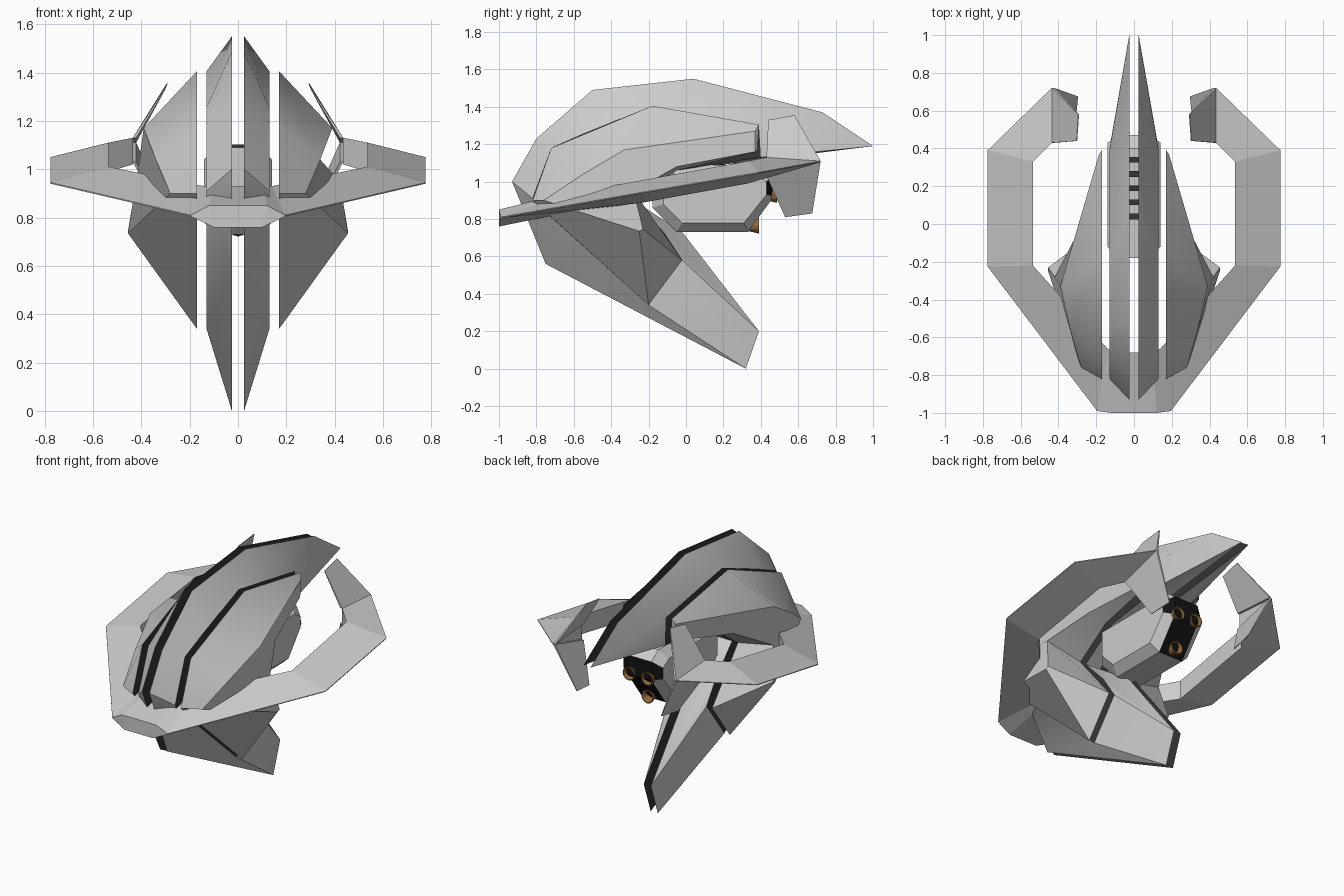
import bpy, bmesh, math
from mathutils import Vector

if "Cube" in bpy.data.objects:
    bpy.data.objects.remove(bpy.data.objects["Cube"])


def material(name, col):
    m = bpy.data.materials.new(name)
    m.diffuse_color = (*col, 1)
    m.use_nodes = True
    m.node_tree.nodes["Principled BSDF"].inputs["Base Color"].default_value = m.diffuse_color
    return m


DARK = material("dark_metal", (0.035, 0.035, 0.035))
BLACK = material("black_metal", (0.006, 0.006, 0.006))
COPPER = material("copper", (0.30, 0.15, 0.05))


def loft(name, sections, cap_start=True, mirror=True, dark_walls=False, smooth=False):
    """Skin closed sections of equal length, cap the ends, mirror over x."""
    bm = bmesh.new()
    rings = [[bm.verts.new(p) for p in s] for s in sections]
    for a, b in zip(rings, rings[1:]):
        n = len(a)
        for i in range(n):
            j = (i + 1) % n
            bm.faces.new((a[i], a[j], b[j], b[i]))
    if cap_start:
        bm.faces.new(rings[0][::-1])
    bm.faces.new(rings[-1])
    bmesh.ops.remove_doubles(bm, verts=bm.verts, dist=0.0005)
    bmesh.ops.recalc_face_normals(bm, faces=bm.faces)
    if dark_walls:
        for f in bm.faces:
            xs = [v.co.x for v in f.verts]
            f.material_index = 1 if max(xs) - min(xs) < 0.0005 else 0
    me = bpy.data.meshes.new(name)
    bm.to_mesh(me)
    bm.free()
    if dark_walls:
        me.materials.append(None)
        me.materials.append(DARK)
    ob = bpy.data.objects.new(name, me)
    bpy.context.collection.objects.link(ob)
    if smooth:
        bpy.ops.object.select_all(action='DESELECT')
        ob.select_set(True)
        bpy.context.view_layer.objects.active = ob
        bpy.ops.object.shade_smooth_by_angle(angle=math.radians(32))
    if mirror:
        ob.modifiers.new("mirror", 'MIRROR')
    return ob


def at_x(x, pts):
    return [(x, y, z) for y, z in pts]


# Inner hull slabs: C-shaped side profile, narrowing outward
inner_a = [(1, 1.19), (.73, 1.37), (.04, 1.55), (-.5, 1.49), (-.8, 1.23), (-.93, 1.0),
           (-.75, .56), (.32, 0), (.39, .2), (-.02, .73), (-.28, .9), (-.05, 1.06)]
inner_b = [(.40, 1.13), (.39, 1.305), (-.18, 1.405), (-.55, 1.255), (-.72, 1.18), (-.82, .91),
           (-.81, .89), (-.2, .34), (-.02, .58), (-.12, .73), (-.28, .9), (-.05, 1.06)]
loft("inner_hull_slab", [at_x(.025, inner_a), at_x(.13, inner_b)], dark_walls=True, smooth=True)

# Outer hull slabs: flat inside wall to a pointed outer edge
outer_a = [(.38, 1.16), (.39, 1.305), (-.18, 1.405), (-.72, 1.18), (-.82, .9),
           (-.2, .34), (-.02, .58), (-.28, .9), (-.05, 1.06)]
outer_b = [(.18, .37, 1.16), (.185, .37, 1.27), (.39, -.33, 1.17), (.34, -.55, 1.04), (.28, -.76, .9),
           (.455, -.25, .735), (.455, -.23, .745), (.42, -.28, .95), (.30, -.05, 1.08)]
loft("outer_hull_slab", [at_x(.17, outer_a), outer_b], dark_walls=True, smooth=True)

# Horseshoe ring: wedge section (inner top, outer top, outer bottom, inner bottom)
ring = [
    [(0, -.68, .93), (0, -1, .85), (0, -1, .76), (0, -.68, .83)],
    [(.1, -.68, .93), (.12, -1, .85), (.1, -1, .76), (.1, -.68, .83)],
    [(.14, -.66, .93), (.195, -.99, .81), (.195, -.99, .805), (.14, -.66, .83)],
    [(.535, -.22, 1.01), (.775, -.225, .945), (.775, -.225, .94), (.535, -.22, .89)],
    [(.535, .33, 1.11), (.775, .39, 1.05), (.775, .39, 1.045), (.535, .33, .99)],
    [(.435, .43, 1.13), (.435, .72, 1.11), (.435, .72, 1.105), (.435, .43, 1.02)],
]
loft("horseshoe_ring", ring, cap_start=False)


# Thin claw blades at the ring ends
def blade(name, root, tip):
    t = Vector((-.014, 0, 0))
    r, e = [Vector(p) for p in root], [Vector(p) for p in tip]
    loft(name, [[r[0], r[1], r[1] + t, r[0] + t],
                [e[0], e[1], e[1] + t * .3, e[0] + t * .3]])


blade("upper_claw", [(.435, .43, 1.13), (.435, .72, 1.11)], [(.305, .44, 1.33), (.295, .58, 1.355)])
blade("lower_claw", [(.435, .43, 1.03), (.435, .72, 1.11)], [(.315, .53, .81), (.30, .675, .83)])

# Engine block with chamfered sides
core = [(-.18, .86), (-.05, .73), (.33, .73), (.47, .92), (.47, 1.04), (.40, 1.09), (-.18, 1.09)]
side = [(-.12, .88), (-.02, .78), (.31, .78), (.43, .93), (.43, 1.0), (.37, 1.04), (-.12, 1.04)]
engine = loft("engine_block", [at_x(-.14, side), at_x(-.085, core), at_x(.085, core), at_x(.14, side)],
              mirror=False)
engine.data.materials.append(None)
engine.data.materials.append(BLACK)
for p in engine.data.polygons:
    if p.normal.y > .7:
        p.material_index = 1

# Ribs on top of the engine
for i in range(5):
    bpy.ops.mesh.primitive_cube_add(size=1, location=(0, .04 + i * .075, 1.09))
    rib = bpy.context.object
    rib.name = "engine_rib"
    rib.scale = (.12, .03, .025)
    rib.data.materials.append(DARK)

# Three flared copper nozzles
for x, y, z in [(-.065, .45, .93), (.065, .45, .93), (0, .355, .765)]:
    bpy.ops.mesh.primitive_cone_add(vertices=12, radius1=.026, radius2=.043, depth=.07, end_fill_type='NOTHING',
                                    location=(x, y, z), rotation=(-math.pi / 2, 0, 0))
    nozzle = bpy.context.object
    nozzle.name = "engine_nozzle"
    nozzle.data.materials.append(COPPER)
    mod = nozzle.modifiers.new("wall", 'SOLIDIFY')
    mod.thickness = .006
